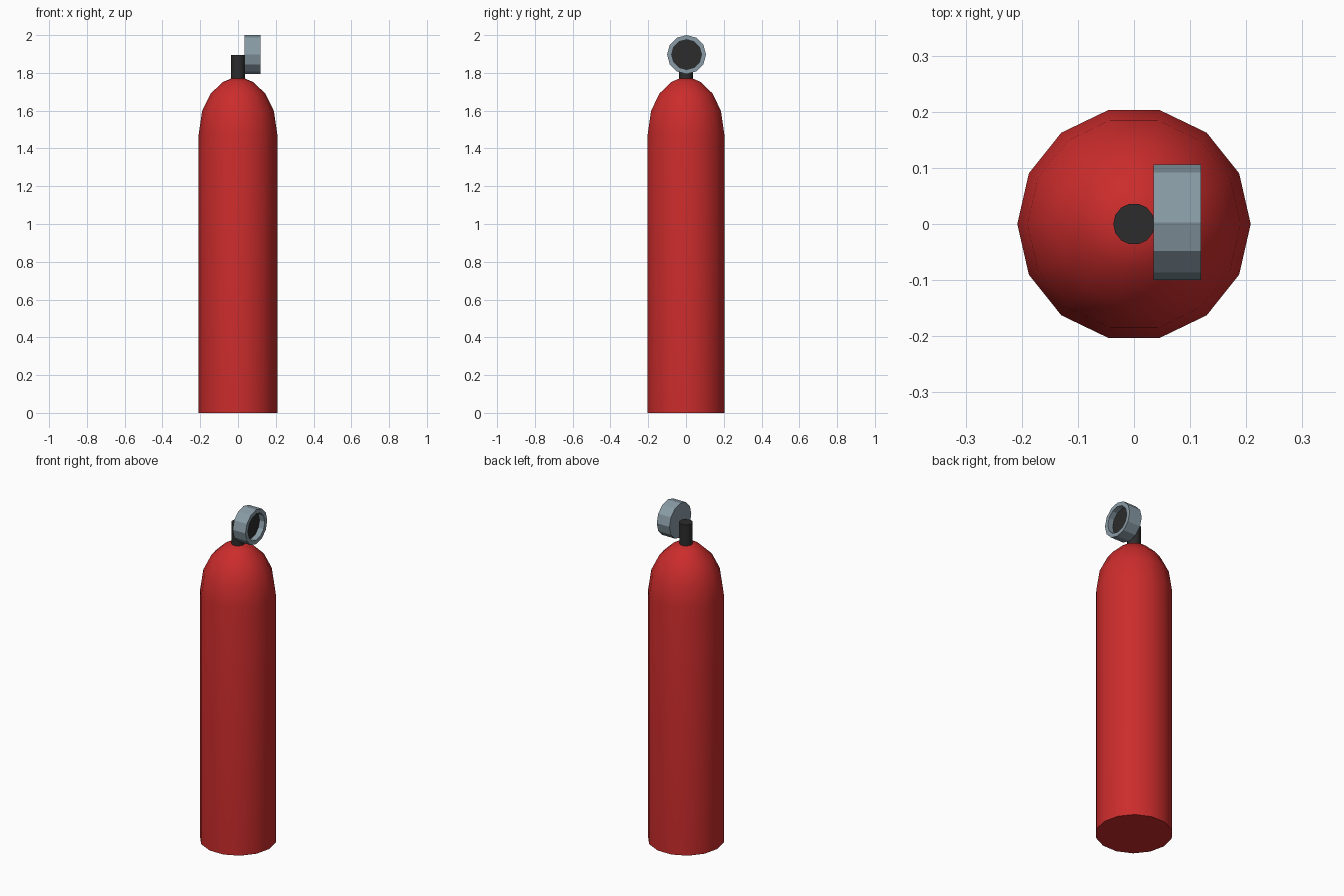
import bpy, bmesh
from math import cos, sin, pi, radians
from mathutils import Matrix

if "Cube" in bpy.data.objects:
    bpy.data.objects.remove(bpy.data.objects["Cube"])


def material(name, color):
    m = bpy.data.materials.new(name)
    m.diffuse_color = color
    m.use_nodes = True
    m.node_tree.nodes["Principled BSDF"].inputs["Base Color"].default_value = m.diffuse_color
    return m


def lathe(name, profile, sides, mats, place=Matrix(), smooth=0, inner_from=None):
    """Spin (radius, height) rings about z, cap both ends, then place."""
    bm = bmesh.new()
    rings = [[bm.verts.new((r * cos(2 * pi * i / sides), r * sin(2 * pi * i / sides), z))
              for i in range(sides)] for r, z in profile]
    for a, b in zip(rings, rings[1:]):
        for i in range(sides):
            j = (i + 1) % sides
            bm.faces.new((a[i], a[j], b[j], b[i]))
    bm.faces.new(rings[0][::-1])
    end = bm.faces.new(rings[-1])
    end.material_index = len(mats) - 1
    bm.transform(place)
    mesh = bpy.data.meshes.new(name)
    bm.to_mesh(mesh)
    bm.free()
    for m in mats:
        mesh.materials.append(m)
    obj = bpy.data.objects.new(name, mesh)
    bpy.context.collection.objects.link(obj)
    if smooth:
        bpy.ops.object.select_all(action='DESELECT')
        obj.select_set(True)
        bpy.context.view_layer.objects.active = obj
        bpy.ops.object.shade_smooth_by_angle(angle=radians(smooth))
    return obj


red = material("red_paint", (0.6, 0.025, 0.025, 1))
dark = material("dark_rubber", (0.025, 0.025, 0.025, 1))
steel = material("steel", (0.25, 0.33, 0.38, 1))

# Tank: straight wall with a rounded shoulder
lathe("tank", [(0.208, 0), (0.208, 1.475), (0.19, 1.598), (0.145, 1.69),
               (0.08, 1.752), (0.036, 1.77)], 14, [red], smooth=40)

# Valve stem
lathe("valve_stem", [(0.037, 1.72), (0.037, 1.895)], 14, [dark], smooth=40)

# Gauge: short sideways drum with a recessed dark dial
place = Matrix.Translation((0.035, 0.003, 1.897)) @ Matrix.Rotation(pi / 2, 4, 'Y')
lathe("gauge", [(0.103, 0), (0.103, 0.084), (0.079, 0.084), (0.079, 0.05)],
      12, [steel, dark], place)
